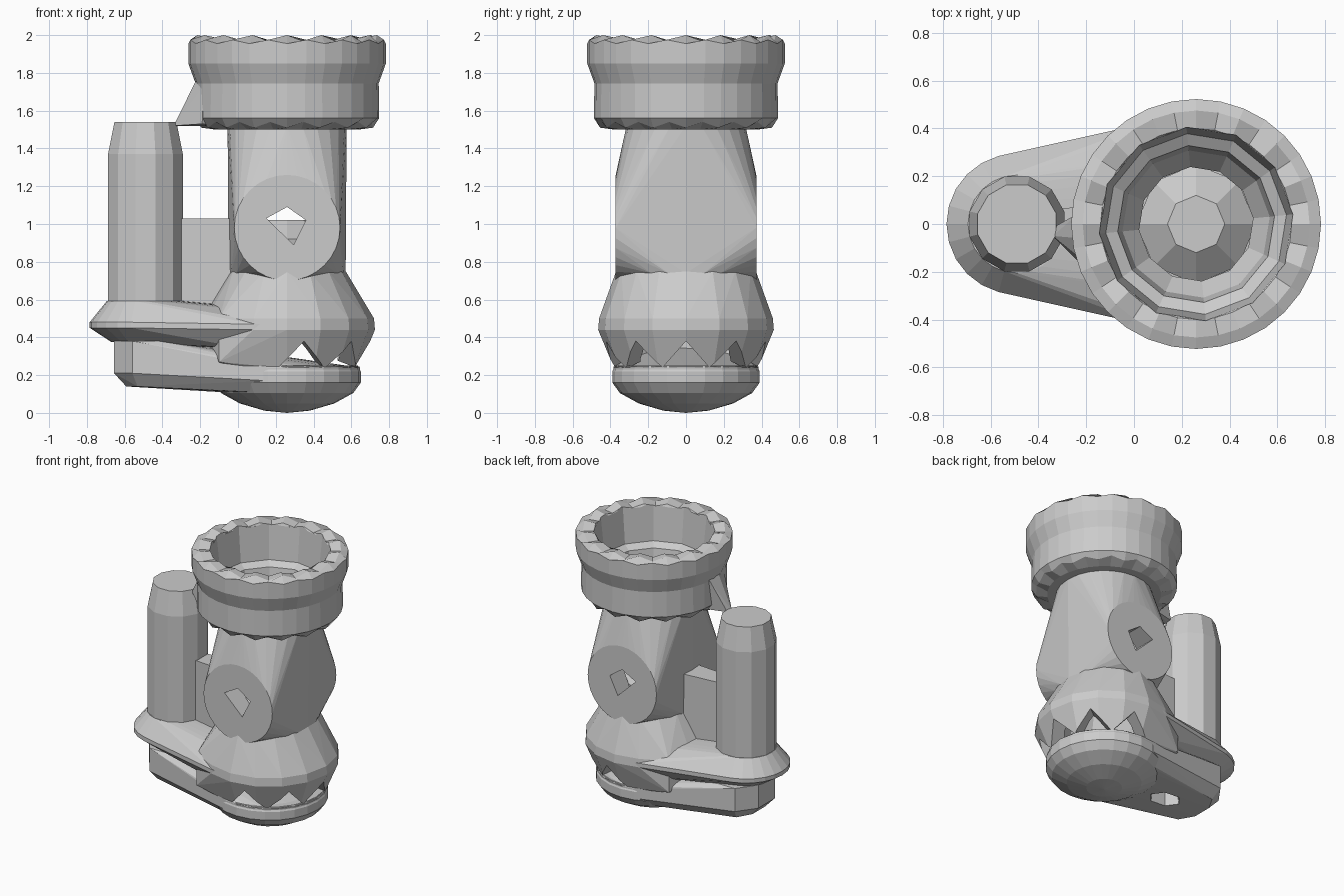
import bpy, bmesh
from math import sin, cos, pi, radians
from mathutils import Matrix

if "Cube" in bpy.data.objects:
    bpy.data.objects.remove(bpy.data.objects["Cube"])

CX = 0.26    # axis of the socket
PX = -0.49   # axis of the side post


def make(name, bm):
    bmesh.ops.recalc_face_normals(bm, faces=bm.faces)
    me = bpy.data.meshes.new(name)
    bm.to_mesh(me)
    bm.free()
    ob = bpy.data.objects.new(name, me)
    bpy.context.collection.objects.link(ob)
    return ob


def ring(cx, rx, z, n=24, ry=None, turn=0.0):
    ry = rx if ry is None else ry
    return [(cx + rx * cos(2 * pi * i / n + turn), ry * sin(2 * pi * i / n + turn), z)
            for i in range(n)]


def disc(y, r, z, n=32):
    return [(CX + r * cos(2 * pi * i / n), y, z + r * sin(2 * pi * i / n)) for i in range(n)]


def hull(name, *groups):
    bm = bmesh.new()
    for g in groups:
        for p in g:
            bm.verts.new(p)
    res = bmesh.ops.convex_hull(bm, input=bm.verts)
    junk = {v for v in res["geom_interior"] + res["geom_unused"]
            if isinstance(v, bmesh.types.BMVert) and v.is_valid}
    bmesh.ops.delete(bm, geom=list(junk), context='VERTS')
    bmesh.ops.dissolve_limit(bm, angle_limit=radians(1), verts=bm.verts, edges=bm.edges)
    return make(name, bm)


def loft(name, rings):
    bm = bmesh.new()
    vs = [[bm.verts.new(p) for p in r] for r in rings]
    n = len(vs[0])
    for a, b in zip(vs, vs[1:]):
        for i in range(n):
            j = (i + 1) % n
            bm.faces.new((a[i], a[j], b[j], b[i]))
    bm.faces.new(vs[0][::-1])
    bm.faces.new(vs[-1])
    return make(name, bm)


def cut(ob, *cutters):
    for c in cutters:
        m = ob.modifiers.new("cut", 'BOOLEAN')
        m.operation = 'DIFFERENCE'
        m.solver = 'EXACT'
        m.object = c
        c.hide_render = True
        c.display_type = 'WIRE'


# Hollow bore shared by collar, body, skirt and plate
bore = loft("bore_cutter", [ring(CX, r, z, 12, turn=0.1) for r, z in
            ((0.27, 0.245), (0.33, 0.34), (0.33, 0.5), (0.24, 0.75), (0.24, 1.49),
             (0.31, 1.58), (0.33, 1.69), (0.38, 1.72), (0.415, 2.05))])

# Scalloped collar: alternate points dip on the top and bottom edges
rows = []
for r, z, dip in ((0.38, 1.50, 0), (0.455, 1.51, 0.03), (0.487, 1.56, 0), (0.485, 1.745, 0),
                  (0.523, 1.85, 0), (0.523, 1.955, 0.02), (0.475, 2.0, -0.035), (0.40, 1.985, -0.02)):
    rows.append([(x, y, z + (dip if i % 2 else 0))
                 for i, (x, y, z) in enumerate(ring(CX, r, z, 32))])
collar = loft("collar", rows)
cut(collar, bore)

# Body tube blended into the flat round bosses at front and back
body = hull("body_tube", ring(CX, 0.315, 1.52), disc(-0.372, 0.28, 0.98), disc(0.372, 0.28, 0.98),
            ring(CX, 0.31, 0.74, ry=0.368))
diamond = [(0.15, 1.03), (0.26, 1.09), (0.36, 1.02), (0.295, 0.89)]
boss_hole = hull("boss_hole_cutter", [(x, y, z) for y in (-0.6, 0.6) for x, z in diamond])
cut(body, bore, boss_hole)

# Low domed floor inside the tube, seen through the boss holes
floor = loft("tube_floor", [ring(CX, r, z, 8) for r, z in
                            ((0.25, 0.86), (0.25, 0.92), (0.12, 1.02))])

# Flared skirt with triangular windows; its left side runs flat into the plate
skirt = hull("skirt", ring(CX, 0.31, 0.75, 16, 0.37), ring(CX, 0.46, 0.50, 16),
             ring(CX, 0.465, 0.44, 16), ring(CX, 0.38, 0.235, 16),
             [(-0.1, y, z) for y in (-0.34, 0.34) for z in (0.27, 0.5)])
windows = []
for a in (-78, -38, 0, 38, 78):
    w = hull("window_cutter", [(x, y, z) for x in (0.2, 0.6)
                               for y, z in ((-0.12, 0.245), (0.12, 0.245), (0.0, 0.38))])
    w.data.transform(Matrix.Translation((CX, 0, 0)) @ Matrix.Rotation(radians(a), 4, 'Z'))
    windows.append(w)
cut(skirt, bore, *windows)

# Plate joining the skirt and the post
plate = hull("base_plate",
             ring(PX, 0.205, 0.592), ring(PX, 0.295, 0.48), ring(PX, 0.295, 0.45),
             ring(PX, 0.18, 0.375),
             ring(0.10, 0.30, 0.53), ring(0.2, 0.445, 0.47), ring(0.2, 0.445, 0.44),
             ring(0.08, 0.34, 0.35))
cut(plate, bore)

# Foot: rounded dome under the socket and an arm under the post
dome = hull("foot_dome", ring(CX, 0.375, 0.25), ring(CX, 0.39, 0.22), ring(CX, 0.39, 0.16),
            ring(CX, 0.35, 0.105), ring(CX, 0.25, 0.05), ring(CX, 0.12, 0.012), [(CX, 0, 0)])
arm = hull("foot_arm", ring(PX, 0.18, 0.38, 8, 0.25, pi / 8), ring(PX, 0.18, 0.21, 8, 0.25, pi / 8),
           ring(PX, 0.11, 0.14, 8, 0.19, pi / 8),
           ring(CX, 0.385, 0.24), ring(CX, 0.385, 0.17), ring(0.22, 0.32, 0.11))
pocket = hull("foot_pocket_cutter", ring(-0.27, 0.13, 0.05, 6, 0.09), ring(-0.27, 0.10, 0.28, 6, 0.07))
cut(arm, pocket)
# Fillet easing the arm underside into the dome
fillet = hull("foot_fillet", ring(-0.08, 0.06, 0.135, 8, 0.2), ring(CX, 0.34, 0.16),
              ring(CX, 0.25, 0.055))

# Side post with tapered top
post = loft("side_post", [ring(PX, r, z, 12, turn=pi / 12) for r, z in
                          ((0.205, 0.55), (0.205, 1.37), (0.17, 1.54))])

# Web between the post and the body
web = hull("web", [(x, y, z) for x, w in ((-0.36, 0.06), (-0.02, 0.09))
                   for y in (-w, w) for z in (0.5, 1.03)])

# Small gusset under the collar
gusset = hull("collar_gusset", [(-0.34, -0.05, 1.52), (-0.33, -0.01, 1.525)],
              [(-0.225, -0.06, 1.755), (-0.225, 0.05, 1.755), (-0.18, -0.18, 1.735), (-0.15, 0.05, 1.755)],
              [(-0.19, -0.2, 1.53), (-0.08, -0.1, 1.52), (-0.08, 0.05, 1.52)])
